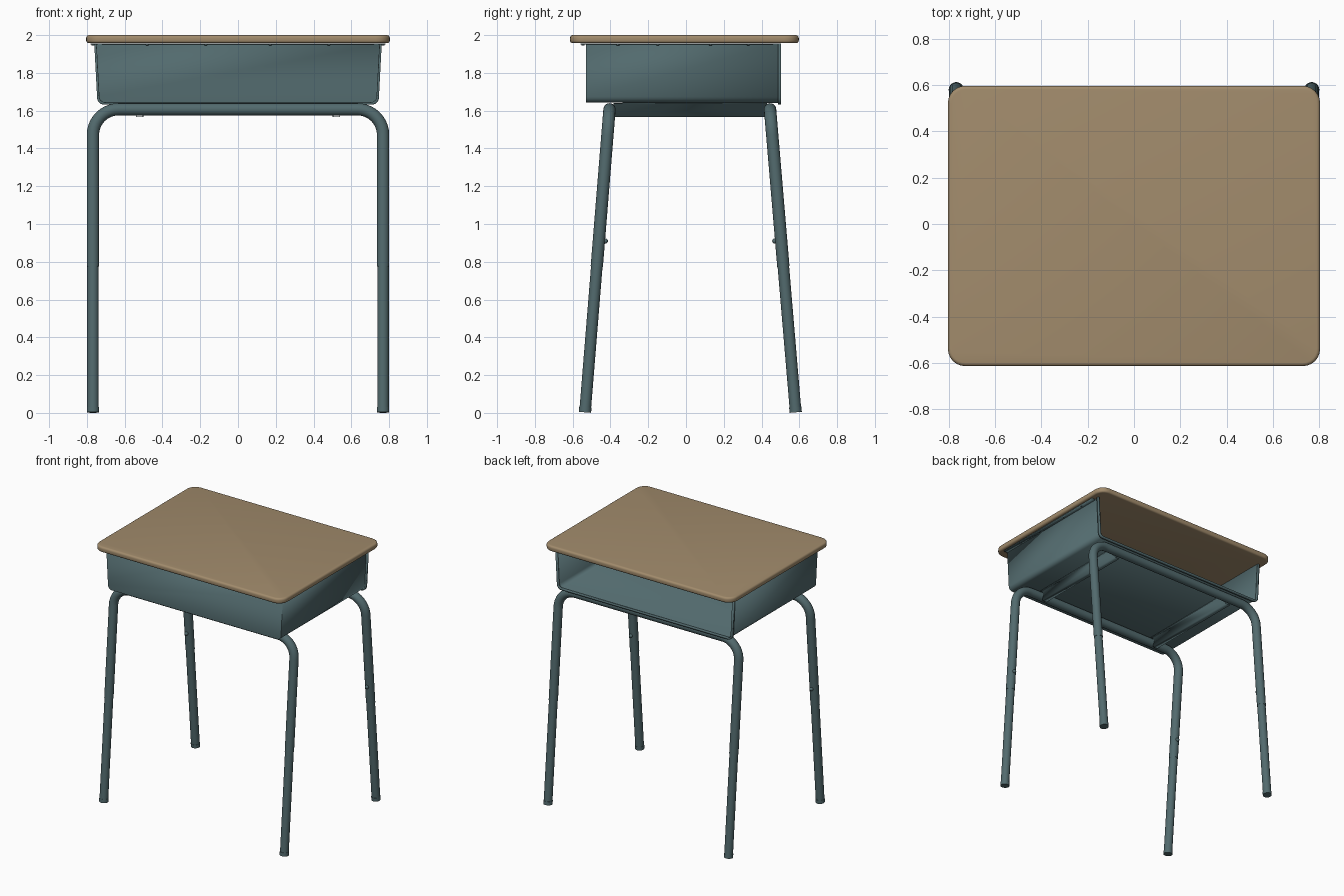
import bpy, bmesh
from math import sin, cos, pi
from mathutils import Vector

if "Cube" in bpy.data.objects:
    bpy.data.objects.remove(bpy.data.objects["Cube"])


def material(name, rgb):
    m = bpy.data.materials.new(name)
    m.diffuse_color = (*rgb, 1)
    m.use_nodes = True
    m.node_tree.nodes["Principled BSDF"].inputs["Base Color"].default_value = m.diffuse_color
    return m


WOOD = material("wood", (0.36, 0.26, 0.15))
STEEL = material("painted steel", (0.085, 0.145, 0.155))


def finish(ob, mat):
    """Apply material and smooth shading by angle."""
    ob.data.materials.append(mat)
    bpy.ops.object.select_all(action='DESELECT')
    ob.select_set(True)
    bpy.context.view_layer.objects.active = ob
    bpy.ops.object.shade_smooth_by_angle(angle=0.6)
    return ob


def mesh_object(name, bm, mat):
    bmesh.ops.recalc_face_normals(bm, faces=bm.faces)
    me = bpy.data.meshes.new(name)
    bm.to_mesh(me)
    bm.free()
    ob = bpy.data.objects.new(name, me)
    bpy.context.collection.objects.link(ob)
    return finish(ob, mat)


def arc(cx, cy, r, a0, a1, n=6):
    return [(cx + r * cos(a0 + (a1 - a0) * i / n), cy + r * sin(a0 + (a1 - a0) * i / n))
            for i in range(n + 1)]


def tube(name, pts, r, sides=20):
    """Sweep a circle along a planar path, closed at both ends."""
    pts = [Vector(p) for p in pts]
    tang = [(pts[min(i + 1, len(pts) - 1)] - pts[max(i - 1, 0)]).normalized()
            for i in range(len(pts))]
    side = tang[0].cross(tang[len(pts) // 4 + 1])
    if side.length < 1e-4:
        side = tang[0].cross(Vector((1, 0, 0)))
    side.normalize()
    bm = bmesh.new()
    rings = []
    for p, t in zip(pts, tang):
        up = side.cross(t)
        rings.append([bm.verts.new(p + r * (cos(2 * pi * k / sides) * side + sin(2 * pi * k / sides) * up))
                      for k in range(sides)])
    for a, b in zip(rings, rings[1:]):
        for k in range(sides):
            j = (k + 1) % sides
            bm.faces.new((a[k], a[j], b[j], b[k]))
    bm.faces.new(rings[0])
    bm.faces.new(rings[-1])
    return mesh_object(name, bm, STEEL)


def sheet(name, sections, thick, close_front=False):
    """Loft open xz profiles placed at given y, then thicken to sheet metal."""
    bm = bmesh.new()
    rows = [[bm.verts.new((x, y, z)) for x, z in prof] for y, prof in sections]
    for a, b in zip(rows, rows[1:]):
        for k in range(len(a) - 1):
            bm.faces.new((a[k], a[k + 1], b[k + 1], b[k]))
    if close_front:
        bm.faces.new(rows[0])
    ob = mesh_object(name, bm, STEEL)
    mod = ob.modifiers.new("thickness", 'SOLIDIFY')
    mod.thickness = thick
    mod.offset = 0
    return ob


# Wooden top with rounded corners and softened edges
X, Y0, Y1, R = 0.804, -0.614, 0.597, 0.075
outline = (arc(X - R, Y1 - R, R, 0, pi / 2) + arc(-X + R, Y1 - R, R, pi / 2, pi)
           + arc(-X + R, Y0 + R, R, pi, 1.5 * pi) + arc(X - R, Y0 + R, R, 1.5 * pi, 2 * pi))
bm = bmesh.new()
face = bm.faces.new([bm.verts.new((x, y, 1.957)) for x, y in outline])
ext = bmesh.ops.extrude_face_region(bm, geom=[face])
bmesh.ops.translate(bm, vec=(0, 0, 0.043), verts=[v for v in ext["geom"] if isinstance(v, bmesh.types.BMVert)])
rims = [e for e in bm.edges if abs(e.verts[0].co.z - e.verts[1].co.z) < 1e-5]
bmesh.ops.bevel(bm, geom=rims, offset=0.015, segments=4, profile=0.5, affect='EDGES')
mesh_object("desk_top", bm, WOOD)


# Book tray: U section, closed in front, open at the back
def tray_profile(grow=0.0):
    xb, xt, zb, r = 0.733 + grow, 0.748 + grow, 1.645 - grow, 0.03
    right = arc(xb - r, zb + r, r, -pi / 2, 0) + [(xt, 1.955)]
    return [(-x, z) for x, z in reversed(right)] + right


sheet("book_tray", [(-0.526, tray_profile()), (0.492, tray_profile())], 0.008, True)
sheet("tray_rear_rim", [(0.487, tray_profile(0.006)), (0.504, tray_profile(0.006))], 0.014)

# Mounting flanges under the top
for s, n in ((-1, "left"), (1, "right")):
    sheet(f"{n}_tray_flange", [(-0.53, [(s * 0.745, 1.953), (s * 0.782, 1.953)]),
                               (0.46, [(s * 0.745, 1.953), (s * 0.782, 1.953)])], 0.007)
sheet("front_tray_flange", [(-0.558, [(-0.72, 1.953), (0.72, 1.953)]),
                            (-0.526, [(-0.72, 1.953), (0.72, 1.953)])], 0.007)


def screw(name, loc, r, squash=(1, 1, 1)):
    bm = bmesh.new()
    bmesh.ops.create_uvsphere(bm, u_segments=12, v_segments=8, radius=r)
    bmesh.ops.scale(bm, vec=squash, verts=bm.verts)
    bmesh.ops.translate(bm, vec=loc, verts=bm.verts)
    mesh_object(name, bm, STEEL)


for i, x in enumerate((-0.48, -0.17, 0.17, 0.48)):
    screw(f"front_flange_screw_{i}", (x, -0.545, 1.95), 0.009, (1, 1, 0.7))
for s, n in ((-1, "left"), (1, "right")):
    for i, y in enumerate((-0.36, -0.15, 0.13, 0.33)):
        screw(f"{n}_flange_screw_{i}", (s * 0.768, y, 1.95), 0.009, (1, 1, 0.7))

# Hat-section rails joining the two leg frames under the tray
for s, n in ((-1, "left"), (1, "right")):
    prof = [(s * x, z) for x, z in ((0.485, 1.638), (0.503, 1.638), (0.503, 1.568),
                                    (0.539, 1.568), (0.539, 1.638), (0.557, 1.638))]
    sheet(f"{n}_support_rail", [(-0.385, prof), (0.43, prof)], 0.006)

# Leg frames: bent upper tube, adjustable lower legs, foot caps and bolts
ZT, LX, BR = 1.607, 0.768, 0.135
for name, ytop, ybot in (("front", -0.405, -0.535), ("back", 0.445, 0.581)):
    def lean(x, z):
        return (x, ybot + (ytop - ybot) * z / ZT, z)

    half = [(LX, 0.775)] + arc(LX - BR, ZT - BR, BR, 0, pi / 2, 10)
    path = half + [(-x, z) for x, z in reversed(half)]
    tube(f"{name}_leg_frame", [lean(x, z) for x, z in path], 0.0325)
    inward = 1 if name == "front" else -1
    for s, n in ((-1, "left"), (1, "right")):
        tube(f"{name}_{n}_lower_leg", [lean(s * LX, 0.01), lean(s * LX, 0.85)], 0.0305)
        tube(f"{name}_{n}_foot_cap", [lean(s * LX, 0.003), lean(s * LX, 0.03)], 0.0325)
        x, y, z = lean(s * LX, 0.91)
        screw(f"{name}_{n}_height_bolt", (x, y + inward * 0.034, z), 0.014)
